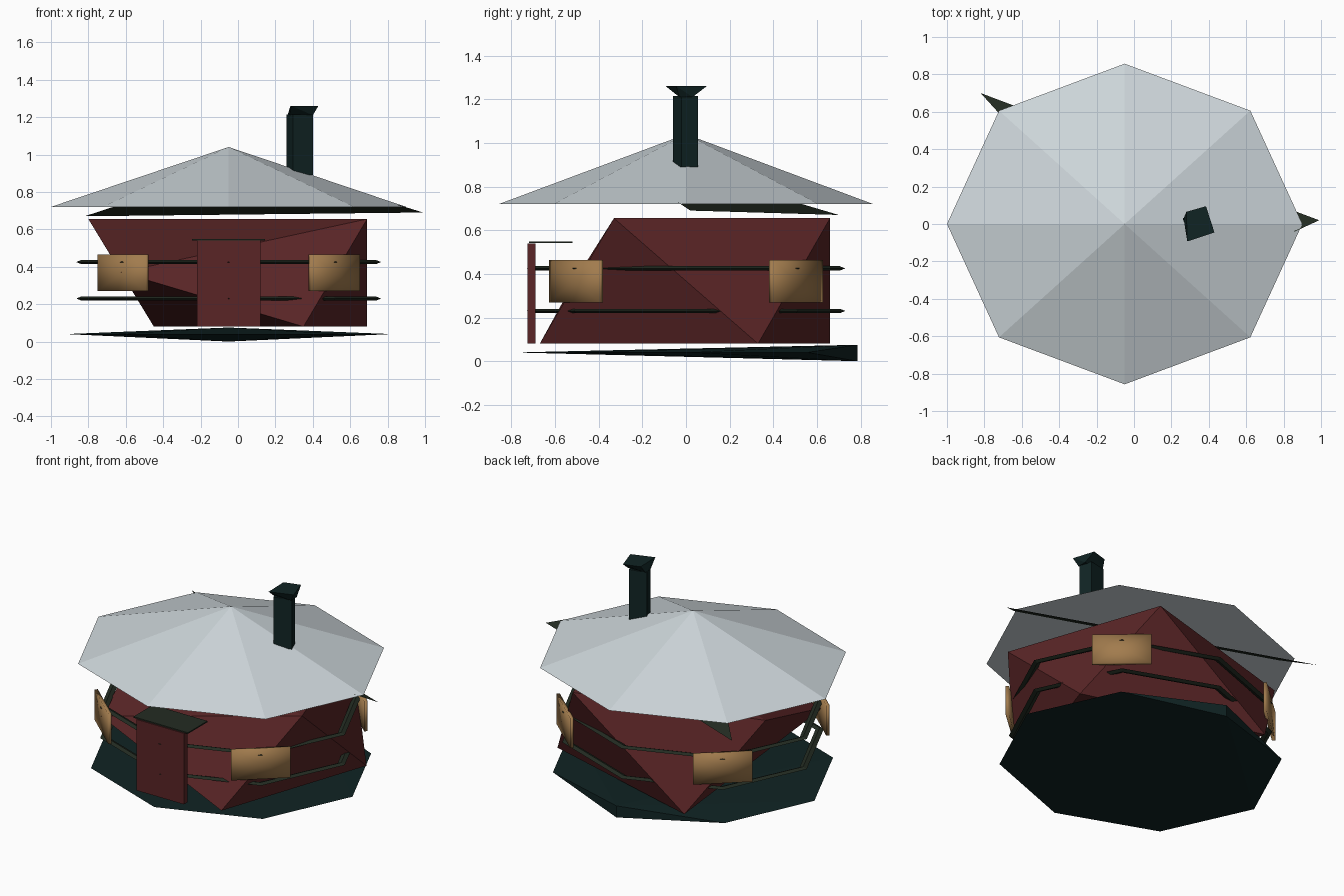
import bpy
import bmesh
import math
from mathutils import Matrix, Vector

cube = bpy.data.objects.get("Cube")
if cube:
    bpy.data.objects.remove(cube, do_unlink=True)

CX = -0.05  # axis of the hut


def material(name, rgb):
    m = bpy.data.materials.new(name)
    m.use_nodes = True
    m.diffuse_color = (*rgb, 1)
    m.node_tree.nodes["Principled BSDF"].inputs["Base Color"].default_value = (*rgb, 1)
    return m


SNOW = material("snow_grey", (0.61, 0.67, 0.70))
RED = material("barn_red", (0.10, 0.018, 0.019))
TEAL = material("dark_teal", (0.005, 0.017, 0.017))
OLIVE = material("dark_olive", (0.017, 0.025, 0.016))
GOLD = material("window_gold", (0.36, 0.20, 0.075))


def finish(name, bm, mat):
    bmesh.ops.recalc_face_normals(bm, faces=bm.faces)
    me = bpy.data.meshes.new(name)
    bm.to_mesh(me)
    bm.free()
    me.materials.append(mat)
    ob = bpy.data.objects.new(name, me)
    bpy.context.collection.objects.link(ob)
    return ob


def hull(name, points, mat):
    """Faceted solid wrapped around a few corner points."""
    bm = bmesh.new()
    for p in points:
        bm.verts.new(p)
    bmesh.ops.convex_hull(bm, input=bm.verts)
    return finish(name, bm, mat)


def box(name, centre, size, mat, turn=0.0):
    bm = bmesh.new()
    m = (Matrix.Translation(centre) @ Matrix.Rotation(turn, 4, 'Z')
         @ Matrix.Diagonal((*size, 1)))
    bmesh.ops.create_cube(bm, size=1, matrix=m)
    return finish(name, bm, mat)


def octagon(rx, ry, z):
    return [Vector((CX + rx * math.cos(i * math.pi / 4),
                    ry * math.sin(i * math.pi / 4), z)) for i in range(8)]


# Roof: shallow eight-sided cone with a flat underside
hull("roof", octagon(0.95, 0.857, 0.72) + [Vector((CX, 0, 1.04))], SNOW)

# Eave: thin slanted strip whose tips stick out under the roof
hull("eave_strip", [(0.99, 0.02, 0.69), (-0.82, 0.70, 0.67),
                    (-0.62, 0.48, 0.735), (0.86, -0.04, 0.73)], OLIVE)

# Walls: faceted body, alternating top and bottom corners
top_corners = [(0.69, -0.33), (0.35, 0.66), (-0.80, 0.33)]
low_corners = [(0.35, -0.67), (0.69, 0.33), (-0.45, 0.66)]
hull("walls", [(x, y, 0.655) for x, y in top_corners]
     + [(x, y, 0.08) for x, y in low_corners] + [(-0.625, -0.51, 0.37)], RED)

# Foundation: flat octagon that thickens to its back corner
rim = octagon(0.87, 0.785, 0.04)
back = rim.pop(2)
hull("foundation", rim + [back + Vector((0, 0, s)) for s in (-0.04, 0.035)], TEAL)

# Bands: two flat octagonal hoops around the walls
for label, z in (("upper", 0.425), ("lower", 0.23)):
    bm = bmesh.new()
    loops = [[bm.verts.new(p) for p in octagon(0.815 - inset, 0.73 - inset, z + dz)]
             for inset, dz in ((0, 0), (0.025, 0.01), (0.05, 0), (0.025, -0.01))]
    for a, b in zip(loops, loops[1:] + loops[:1]):
        for i in range(8):
            j = (i + 1) % 8
            bm.faces.new((a[i], a[j], b[j], b[i]))
    finish(label + "_band", bm, OLIVE)

# Door with its lintel
box("door", (CX, -0.708, 0.31), (0.34, 0.035, 0.46), RED)
box("lintel", (CX, -0.62, 0.545), (0.39, 0.2, 0.008), OLIVE)

# Windows: a softly shaded panel on each diagonal
for side, sx in (("left", 1), ("right", -1)):
    for end, sy in (("front", -1), ("back", 1)):
        turn = math.atan2(-sx * sy * 0.24, 0.27)
        ob = box(f"{end}_{side}_window", (CX + sx * 0.565, sy * 0.503, 0.367),
                 (0.35, 0.02, 0.195), GOLD, turn)
        bm = bmesh.new()
        bm.from_mesh(ob.data)
        bmesh.ops.poke(bm, faces=[f for f in bm.faces if f.calc_area() > 0.05])
        for f in bm.faces:
            f.smooth = True
        bm.to_mesh(ob.data)
        bm.free()

# Chimney: skewed four-sided stack with a flared cap
stack = [(0.26, 0.03), (0.37, 0.055), (0.40, -0.02), (0.295, -0.06)]
hull("chimney", [(x, y, z) for x, y in stack for z in (0.89, 1.215)], TEAL)
cap_top = [(0.28, 0.065), (0.385, 0.095), (0.43, -0.045), (0.285, -0.093)]
cap_low = [(0.265, 0.03), (0.40, 0.03), (0.40, -0.03), (0.275, -0.03)]
hull("chimney_cap", [(x, y, 1.26) for x, y in cap_top]
     + [(x, y, 1.21) for x, y in cap_low], TEAL)
